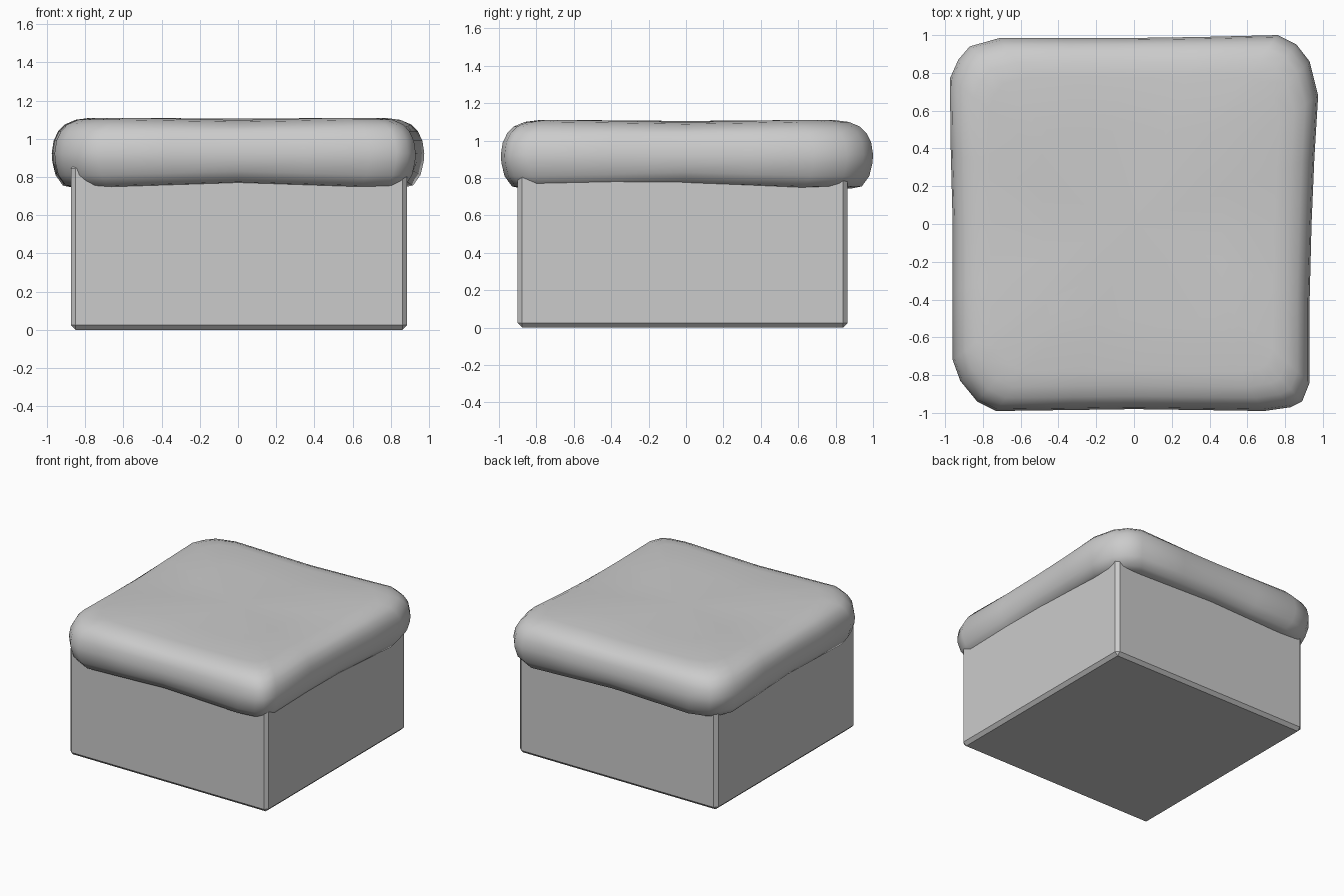
import bpy, bmesh
from mathutils import Vector

if "Cube" in bpy.data.objects:
    bpy.data.objects.remove(bpy.data.objects["Cube"])


def make_object(name, bm):
    bmesh.ops.recalc_face_normals(bm, faces=bm.faces)
    mesh = bpy.data.meshes.new(name)
    bm.to_mesh(mesh)
    bm.free()
    obj = bpy.data.objects.new(name, mesh)
    bpy.context.collection.objects.link(obj)
    return obj


# Base: flat-sided box with narrow chamfers
bm = bmesh.new()
bmesh.ops.create_cube(bm, size=1)
for v in bm.verts:
    v.co = Vector((0.005 + v.co.x * 1.76, -0.018 + v.co.y * 1.765, 0.435 + v.co.z * 0.87))
bmesh.ops.bevel(bm, geom=bm.edges[:], offset=0.025, segments=1, affect='EDGES')
make_object("base_box", bm)

# Cushion: uneven rounded outline swept through a pillow profile
outline = [(-0.96, -0.72), (-0.92, -0.83), (-0.83, -0.94), (-0.73, -0.99),
           (-0.35, -0.985), (0, -0.98), (0.35, -0.985),
           (0.69, -0.99), (0.83, -0.97), (0.89, -0.94), (0.93, -0.84),
           (0.93, -0.4), (0.94, 0), (0.955, 0.35),
           (0.975, 0.68), (0.93, 0.86), (0.86, 0.95), (0.76, 1.0),
           (0.35, 0.99), (0, 0.985), (-0.35, 0.985),
           (-0.71, 0.985), (-0.87, 0.94), (-0.93, 0.87), (-0.975, 0.77),
           (-0.97, 0.38), (-0.96, 0), (-0.96, -0.36)]
profile = [(0.4, 0.77), (0.8, 0.765), (0.89, 0.765), (0.94, 0.775), (0.98, 0.83),
           (0.997, 0.88), (1.0, 0.925), (0.99, 0.99), (0.965, 1.04),
           (0.93, 1.075), (0.87, 1.1), (0.79, 1.11), (0.5, 1.108)]

bm = bmesh.new()
rings = []
for scale, z in profile:
    ring = []
    for x, y in outline:
        corner = min(1, abs(x * y) / 0.7)
        drop = -0.02 * corner if z < 0.85 else (0.012 * (corner - 1) if z > 1.05 else 0)
        ring.append(bm.verts.new((x * scale, y * scale, z + drop)))
    rings.append(ring)
n = len(outline)
for a, b in zip(rings, rings[1:]):
    for i in range(n):
        j = (i + 1) % n
        bm.faces.new((a[i], a[j], b[j], b[i]))
# Close the cushion with centre fans
for ring, z in ((rings[0], 0.77), (rings[-1], 1.105)):
    centre = bm.verts.new((0, 0, z))
    for i in range(n):
        bm.faces.new((ring[i], ring[(i + 1) % n], centre))
cushion = make_object("seat_cushion", bm)
for p in cushion.data.polygons:
    p.use_smooth = True
